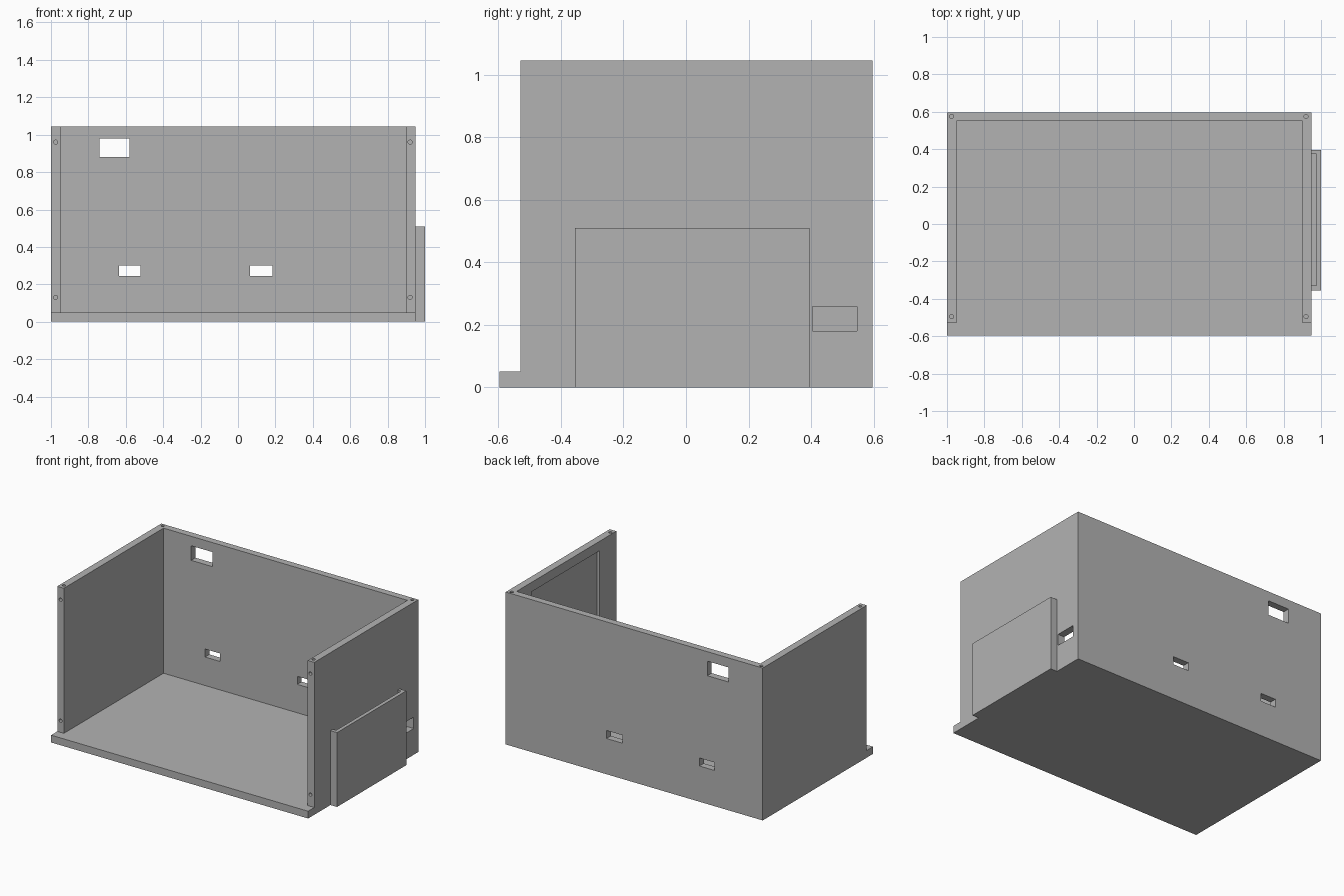
import bpy
from mathutils import Vector, Matrix
from math import pi

cube = bpy.data.objects.get("Cube")
if cube:
    bpy.data.objects.remove(cube, do_unlink=True)

grey = bpy.data.materials.new("plain grey")
grey.use_nodes = True
grey.diffuse_color = (0.45, 0.45, 0.45, 1)
grey.node_tree.nodes["Principled BSDF"].inputs["Base Color"].default_value = (0.45, 0.45, 0.45, 1)


def box(name, low, high):
    """Axis-aligned box between two corners."""
    low, high = Vector(low), Vector(high)
    bpy.ops.mesh.primitive_cube_add(size=1)
    ob = bpy.context.object
    ob.name = name
    ob.data.transform(Matrix.Translation((low + high) / 2) @ Matrix.Diagonal((high - low).to_4d()))
    ob.data.materials.append(grey)
    return ob


def drill(name, centre, depth, turn=0):
    """Cylinder cutter centred on the surface it enters."""
    bpy.ops.mesh.primitive_cylinder_add(vertices=24, radius=0.011, depth=2 * depth,
                                        location=centre, rotation=(turn, 0, 0))
    ob = bpy.context.object
    ob.name = name
    ob.data.materials.append(grey)
    return ob


def cut(target, cutter):
    """Subtract the cutter and remove it."""
    cutter.hide_render = True
    mod = target.modifiers.new("cut", "BOOLEAN")
    mod.operation, mod.solver, mod.object = "DIFFERENCE", "EXACT", cutter
    bpy.context.view_layer.objects.active = target
    bpy.ops.object.modifier_apply(modifier=mod.name)
    bpy.data.objects.remove(cutter, do_unlink=True)


# Open case: floor with a front lip and three walls
case = box("case", (-1, -0.597, 0), (0.95, 0.597, 1.045))
cut(case, box("front_step", (-2, -1, 0.05), (2, -0.53, 2)))
cut(case, box("interior", (-0.95, -1, 0.05), (0.9, 0.55, 2)))

# Openings through the back wall
for x0, x1, z0, z1 in ((-0.74, -0.58, 0.88, 0.98),
                       (-0.635, -0.52, 0.245, 0.30),
                       (0.065, 0.185, 0.245, 0.30)):
    cut(case, box("back_opening", (x0, 0.5, z0), (x1, 0.7, z1)))

# Side opening and shallow panel recess inside the same wall
cut(case, box("side_opening", (0.85, 0.405, 0.18), (1.1, 0.547, 0.258)))
cut(case, box("panel_recess", (0.85, -0.35, 0.115), (0.92, 0.39, 0.98)))

# Screw holes in the wall tops and front edges
for x in (-0.975, 0.92):
    for y in (-0.495, 0.575):
        cut(case, drill("top_hole", (x, y, 1.045), 0.06))
    for z in (0.13, 0.96):
        cut(case, drill("front_hole", (x, -0.53, z), 0.08, pi / 2))

# Outer pocket, open at the top
pocket = box("side_pocket", (0.95, -0.355, 0), (1, 0.395, 0.51))
cut(pocket, box("pocket_slot", (0.9, -0.33, 0.025), (0.975, 0.375, 1)))
